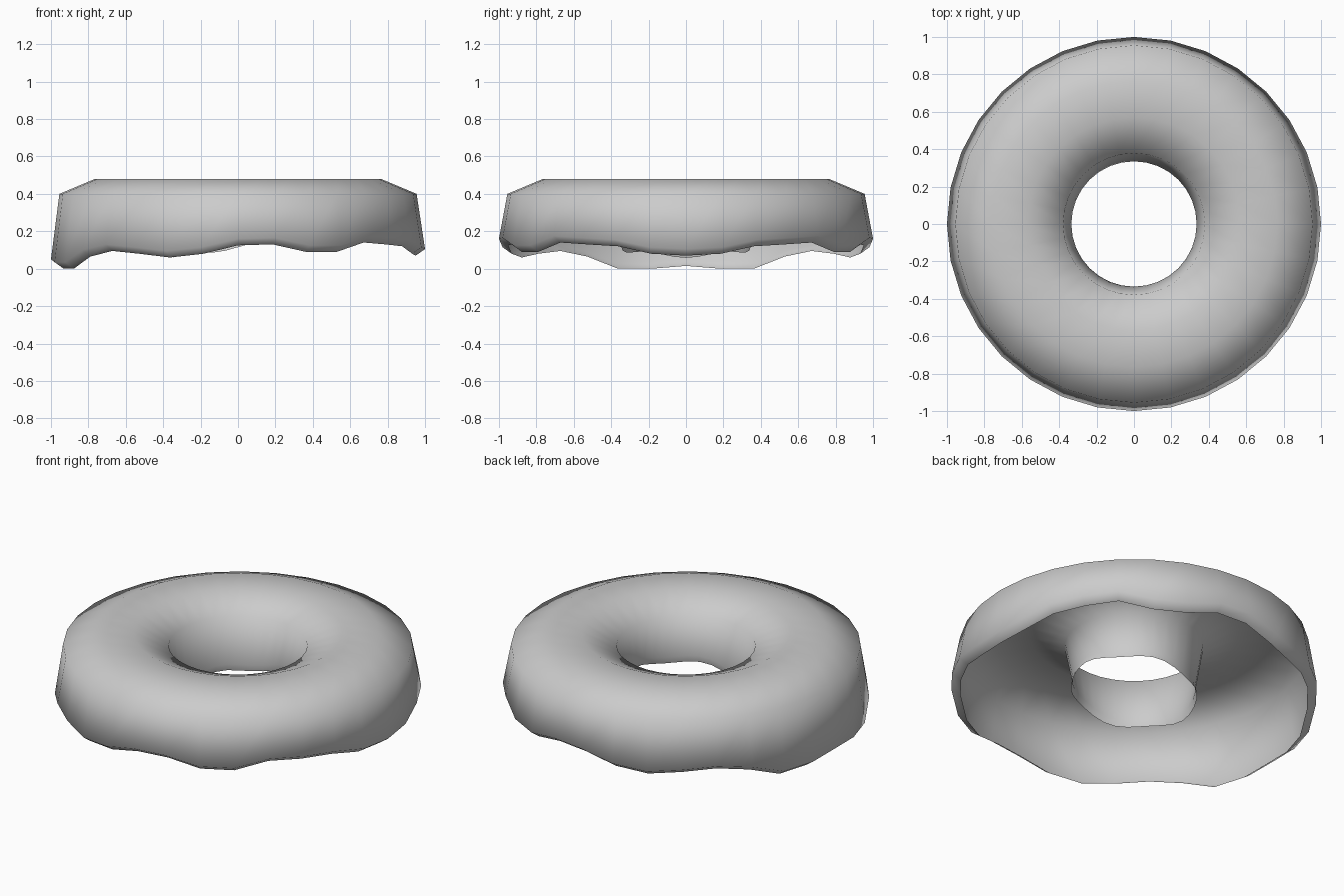
import bpy, bmesh, math

if "Cube" in bpy.data.objects:
    bpy.data.objects.remove(bpy.data.objects["Cube"])

SEG = 32
# Height of the dripping outer edge from +x round to -x (mirrored front to back)
DRIP = [.07, .08, .12, .13, .14, .09, .09, .13, .125, .08, .06, .08,
        .095, .065, .0, .0, .015]
# Rounded top profile: (radius, height), outside to inside
TOP = [(.955, .40), (.765, .48), (.57, .48), (.379, .40)]


def profile(k):
    """Cross-section of the icing at step k around the ring."""
    a = 2 * math.pi * k / SEG
    outer = DRIP[min(k, SEG - k)]
    inner = .115 + .045 * math.cos(a) + .012 * math.cos(5 * a)
    return ([(.95, outer), (1.0, outer + .035)] + TOP +
            [(.335, inner + .04), (.345, inner)])


# Open icing shell: rings of vertices joined by quads
bm = bmesh.new()
cols = []
for k in range(SEG):
    a = 2 * math.pi * k / SEG
    cols.append([bm.verts.new((r * math.cos(a), r * math.sin(a), z))
                 for r, z in profile(k)])
for k in range(SEG):
    c, d = cols[k], cols[(k + 1) % SEG]
    for i in range(len(c) - 1):
        f = bm.faces.new((c[i], d[i], d[i + 1], c[i + 1]))
        f.smooth = True

mesh = bpy.data.meshes.new("icing_ring")
bm.to_mesh(mesh)
bm.free()
icing = bpy.data.objects.new("icing_ring", mesh)
bpy.context.collection.objects.link(icing)
